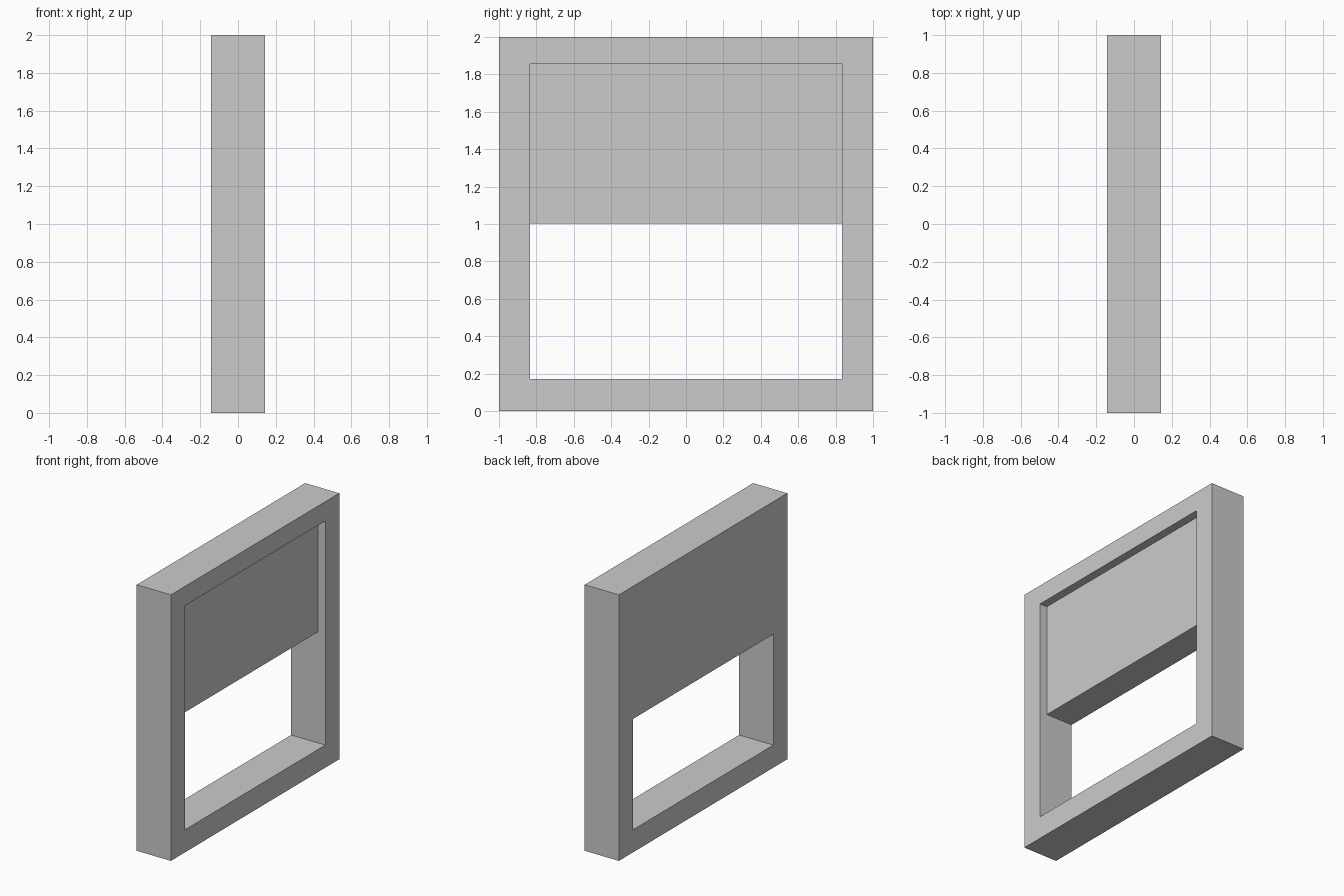
import bpy, bmesh

if "Cube" in bpy.data.objects:
    bpy.data.objects.remove(bpy.data.objects["Cube"])

DEPTH = 0.142      # half thickness of the frame
HALF_OPEN = 0.834  # half width of the opening
PANEL_X = 0.08     # recessed face of the upper panel


def extrude_profile(name, profile, half_width):
    """Solid from an (x, z) profile, extruded symmetrically along y."""
    bm = bmesh.new()
    face = bm.faces.new([bm.verts.new((x, -half_width, z)) for x, z in profile])
    new = bmesh.ops.extrude_face_region(bm, geom=[face])["geom"]
    verts = [g for g in new if isinstance(g, bmesh.types.BMVert)]
    bmesh.ops.translate(bm, verts=verts, vec=(0, 2 * half_width, 0))
    bmesh.ops.recalc_face_normals(bm, faces=bm.faces)
    mesh = bpy.data.meshes.new(name)
    bm.to_mesh(mesh)
    bm.free()
    obj = bpy.data.objects.new(name, mesh)
    bpy.context.collection.objects.link(obj)
    return obj


# Wall-like frame block
frame = extrude_profile("window_frame",
                        [(-DEPTH, 0), (DEPTH, 0), (DEPTH, 2), (-DEPTH, 2)], 1)

# Stepped cutter: lower through-opening plus shallow upper recess
cutter = extrude_profile("opening_cutter",
                         [(-0.3, 0.17), (0.3, 0.17), (0.3, 1.855),
                          (PANEL_X, 1.855), (PANEL_X, 1.003), (-0.3, 1.003)],
                         HALF_OPEN)
cutter.hide_render = True

cut = frame.modifiers.new("opening", 'BOOLEAN')
cut.operation = 'DIFFERENCE'
cut.solver = 'EXACT'
cut.object = cutter

# Apply the cut and drop the helper
bpy.context.view_layer.objects.active = frame
bpy.ops.object.modifier_apply(modifier=cut.name)
bpy.data.objects.remove(cutter)
